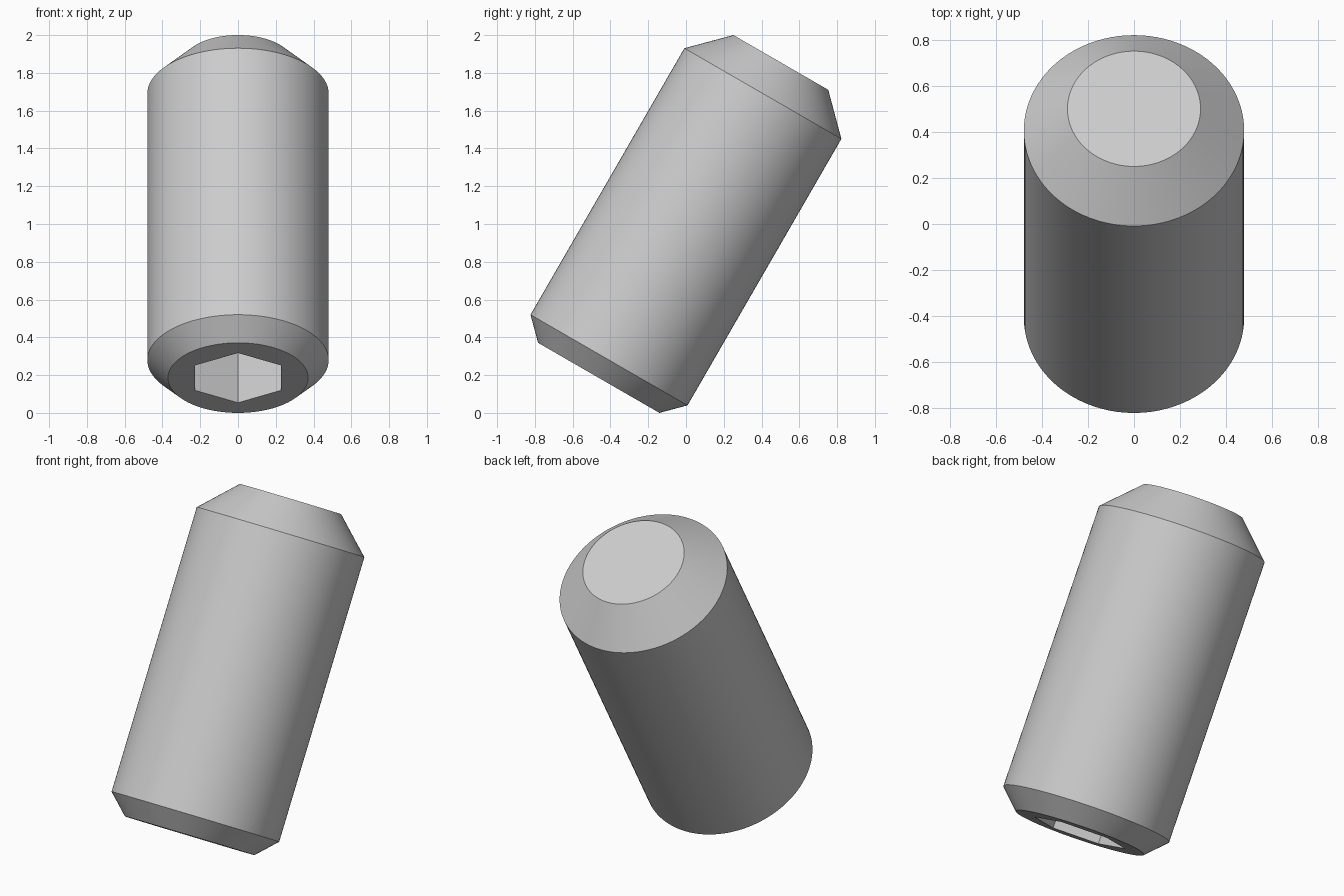
import bpy
import bmesh
from math import cos, pi, radians

cube = bpy.data.objects.get("Cube")
if cube:
    bpy.data.objects.remove(cube, do_unlink=True)

SEGMENTS = 120
RADIUS = 0.48
LENGTH = 1.928
BOTTOM_CHAMFER = 0.109
TOP_CHAMFER = 0.19
SOCKET_APOTHEM = 0.228
SOCKET_DEPTH = 0.6


def round_outline(angle, radius):
    return radius


def hex_outline(angle, apothem):
    # distance to the side of a hexagon with one corner on the y axis
    return apothem / cos((angle + pi / 6) % (pi / 3) - pi / 6)


def ring(bm, outline, size, z):
    verts = []
    for i in range(SEGMENTS):
        a = 2 * pi * i / SEGMENTS
        r = outline(a, size)
        verts.append(bm.verts.new((r * cos(a), r * cos(a - pi / 2), z)))
    return verts


# Steel
steel = bpy.data.materials.new("grey steel")
steel.use_nodes = True
color = (0.6, 0.6, 0.6, 1)
steel.diffuse_color = color
steel.node_tree.nodes["Principled BSDF"].inputs["Base Color"].default_value = color

# Screw body: from the socket floor, out around the chamfers, to the flat tip
bm = bmesh.new()
rings = [
    ring(bm, hex_outline, SOCKET_APOTHEM, SOCKET_DEPTH),
    ring(bm, hex_outline, SOCKET_APOTHEM, 0),
    ring(bm, round_outline, RADIUS - BOTTOM_CHAMFER, 0),
    ring(bm, round_outline, RADIUS, BOTTOM_CHAMFER),
    ring(bm, round_outline, RADIUS, LENGTH - TOP_CHAMFER),
    ring(bm, round_outline, RADIUS - TOP_CHAMFER, LENGTH),
]
for low, high in zip(rings, rings[1:]):
    for i in range(SEGMENTS):
        j = (i + 1) % SEGMENTS
        bm.faces.new((low[i], low[j], high[j], high[i]))
bm.faces.new(list(reversed(rings[0])))
bm.faces.new(rings[-1])
bmesh.ops.recalc_face_normals(bm, faces=bm.faces[:])

mesh = bpy.data.meshes.new("set_screw")
bm.to_mesh(mesh)
bm.free()
mesh.materials.append(steel)

# Leaning pose, resting on the rim of the socket end
screw = bpy.data.objects.new("set_screw", mesh)
bpy.context.collection.objects.link(screw)
screw.rotation_euler.x = radians(-30)
screw.location = (0, -0.462, (RADIUS - BOTTOM_CHAMFER) / 2)

bpy.ops.object.select_all(action="DESELECT")
screw.select_set(True)
bpy.context.view_layer.objects.active = screw
bpy.ops.object.shade_smooth_by_angle(angle=radians(25))
